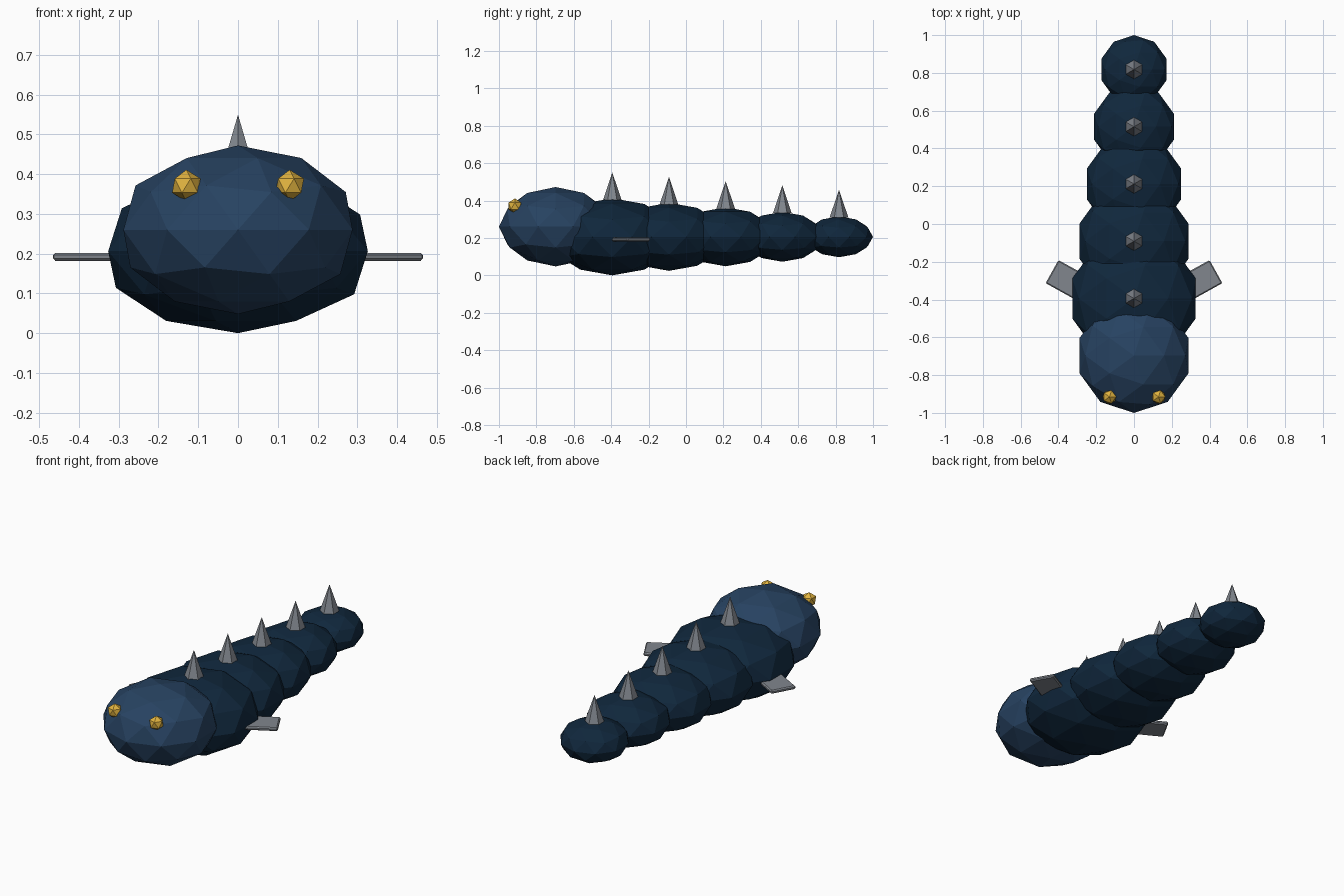
import bpy
from math import radians, cos, sin

cube = bpy.data.objects.get("Cube")
if cube:
    bpy.data.objects.remove(cube, do_unlink=True)


def make_material(name, color):
    mat = bpy.data.materials.new(name)
    mat.use_nodes = True
    mat.diffuse_color = (*color, 1)
    bsdf = mat.node_tree.nodes["Principled BSDF"]
    bsdf.inputs["Base Color"].default_value = (*color, 1)
    bsdf.inputs["Roughness"].default_value = 0.8
    return mat


body_navy = make_material("body navy", (0.005, 0.02, 0.045))
head_blue = make_material("head blue", (0.02, 0.055, 0.12))
spike_grey = make_material("spike grey", (0.22, 0.24, 0.27))
eye_gold = make_material("eye gold", (0.75, 0.45, 0.05))


def finish(name, mat):
    obj = bpy.context.object
    obj.name = name
    obj.data.materials.append(mat)
    return obj


def ball(name, mat, radius, location, flatten=1.0, detail=2):
    bpy.ops.mesh.primitive_ico_sphere_add(subdivisions=detail, radius=radius, location=location)
    obj = finish(name, mat)
    obj.scale.z = flatten
    return obj


UNIT = 0.404          # overall scale
SPACING = 0.75 * UNIT
HEAD_Y = -0.697
BODY_Z = 0.206

# Head
ball("head", head_blue, 0.75 * UNIT, (0, HEAD_Y, 0.26), 0.7)

# Tapering body segments, each with a six-sided back spike
SPIKE_HEIGHT = 0.148
for i in range(5):
    radius = (0.85 - 0.1 * i) * UNIT
    y = HEAD_Y + SPACING * (i + 1)
    ball(f"body_segment_{i + 1}", body_navy, radius, (0, y, BODY_Z), 0.6)
    base = BODY_Z + 0.57 * radius
    bpy.ops.mesh.primitive_cone_add(vertices=6, radius1=0.05, depth=SPIKE_HEIGHT,
                                    location=(0, y, base + SPIKE_HEIGHT / 2))
    finish(f"back_spike_{i + 1}", spike_grey)

# Eyes and swept-back side fins
FIN_LENGTH, FIN_WIDTH, FIN_THICK = 0.24, 0.14, 0.02
SWEEP = radians(29)
for side, label in ((1, "left"), (-1, "right")):
    ball(f"{label}_eye", eye_gold, 0.04, (side * 0.13, -0.915, 0.371), detail=1)

    x = 0.434 - cos(SWEEP) * FIN_LENGTH / 2
    y = -0.252 - sin(SWEEP) * FIN_LENGTH / 2
    bpy.ops.mesh.primitive_cube_add(size=1, location=(side * x, y, 0.192),
                                    rotation=(0, 0, side * SWEEP))
    fin = finish(f"{label}_fin", spike_grey)
    fin.scale = (FIN_LENGTH, FIN_WIDTH, FIN_THICK)
    bpy.ops.object.transform_apply(location=False, rotation=False, scale=True)
    bevel = fin.modifiers.new("edge chamfer", "BEVEL")
    bevel.width = 0.006
    bevel.segments = 1
